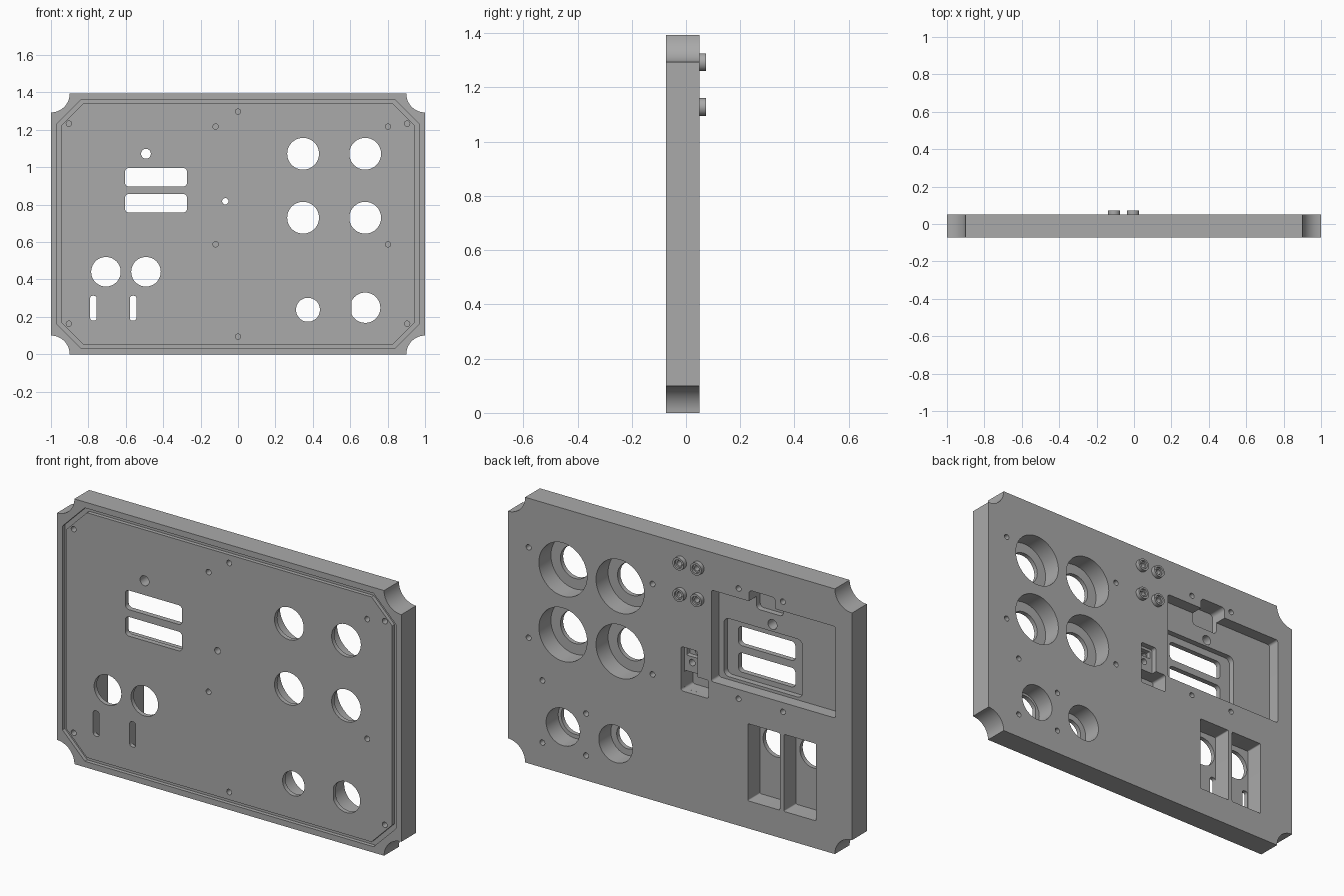
import bpy, bmesh
from math import sin, cos, pi

FRONT, BACK, HEIGHT = -0.073, 0.05, 1.393
FLOOR = -0.05                      # depth of the deep rear recesses

cube = bpy.data.objects.get("Cube")
if cube:
    bpy.data.objects.remove(cube, do_unlink=True)

grey = bpy.data.materials.new("plain_grey")
grey.use_nodes = True
colour = (0.4, 0.4, 0.4, 1)
grey.diffuse_color = colour
next(n for n in grey.node_tree.nodes
     if n.type == 'BSDF_PRINCIPLED').inputs["Base Color"].default_value = colour


def arc(x, z, r, start, end, steps):
    angles = [start + (end - start) * i / steps for i in range(steps + 1)]
    return [(x + r * cos(a), z + r * sin(a)) for a in angles]


def circle(x, z, r, sides=48):
    return arc(x, z, r, 0, 2 * pi, sides)[:-1]


def rounded(x0, x1, z0, z1, r=0.012):
    pts = []
    corners = [(x1 - r, z1 - r), (x0 + r, z1 - r), (x0 + r, z0 + r), (x1 - r, z0 + r)]
    for i, (x, z) in enumerate(corners):
        pts += arc(x, z, r, i * pi / 2, (i + 1) * pi / 2, 6)
    return pts


def chamfered(inset, c):
    x, lo, hi = 1 - inset, inset, HEIGHT - inset
    return [(x, lo + c), (x, hi - c), (x - c, hi), (c - x, hi),
            (-x, hi - c), (-x, lo + c), (c - x, lo), (x - c, lo)]


def loop(bm, pts, y):
    return [bm.verts.new((x, y, z)) for x, z in pts]


def bridge(bm, a, b):
    for i in range(len(a)):
        bm.faces.new((a[i - 1], a[i], b[i], b[i - 1]))


def prism(bm, pts, y0, y1):
    a, b = loop(bm, pts, y0), loop(bm, pts, y1)
    bm.faces.new(a)
    bm.faces.new(b)
    bridge(bm, a, b)


def ring(bm, outer, inner, y0, y1):
    loops = [loop(bm, outer, y0), loop(bm, outer, y1),
             loop(bm, inner, y1), loop(bm, inner, y0)]
    for i in range(4):
        bridge(bm, loops[i - 1], loops[i])


def finish(bm, name):
    bmesh.ops.recalc_face_normals(bm, faces=bm.faces[:])
    mesh = bpy.data.meshes.new(name)
    bm.to_mesh(mesh)
    bm.free()
    mesh.materials.append(grey)
    obj = bpy.data.objects.new(name, mesh)
    bpy.context.collection.objects.link(obj)
    return obj


def activate(obj):
    bpy.ops.object.select_all(action='DESELECT')
    obj.select_set(True)
    bpy.context.view_layer.objects.active = obj


def carve(target, bm, name):
    cutter = finish(bm, name)
    cutter.hide_render = True
    mod = target.modifiers.new(name, 'BOOLEAN')
    mod.operation, mod.solver, mod.object = 'DIFFERENCE', 'EXACT', cutter
    activate(target)
    bpy.ops.object.modifier_apply(modifier=name)
    bpy.data.objects.remove(cutter, do_unlink=True)


# Panel with scooped corners
outline = []
for i, (x, z) in enumerate([(1, HEIGHT), (-1, HEIGHT), (-1, 0), (1, 0)]):
    start = 1.5 * pi + i * pi / 2
    outline += arc(x, z, 0.1, start, start - pi / 2, 16)
bm = bmesh.new()
prism(bm, outline, FRONT, BACK)
panel = finish(bm, "panel")

TOP = 0.1                          # cutters start clear of the rear face
OUT = -0.12                        # and clear of the front face
dials = [(x, z) for x in (0.348, 0.68) for z in (0.73, 1.072)]
bosses = [(x, z) for x in (-0.107, -0.005) for z in (1.128, 1.293)]

# First cut: gasket groove, rear recesses and blind screw holes
bm = bmesh.new()
ring(bm, chamfered(0.031, 0.13), chamfered(0.053, 0.12), OUT, FRONT + 0.02)
for x, z in dials:
    prism(bm, circle(x, z, 0.14), FLOOR, TOP)
for x, z in [(0.374, 0.238), (0.68, 0.245)]:
    prism(bm, circle(x, z, 0.098), FLOOR, TOP)
for x0, x1 in [(-0.58, -0.395), (-0.792, -0.605)]:
    prism(bm, rounded(x0, x1, 0.145, 0.55, 0.006), FLOOR, TOP)
prism(bm, rounded(-0.905, -0.182, 0.715, 1.195), -0.015, TOP)
prism(bm, rounded(-0.103, -0.006, 0.62, 0.852), 0.02, TOP)
front_screws = [(x, z) for x in (-0.904, 0.904) for z in (0.163, 1.233)]
front_screws += [(x, z) for x in (-0.12, 0.802) for z in (0.588, 1.217)]
front_screws += [(0, 0.094), (0, 1.297)]
for x, z in front_screws:
    prism(bm, circle(x, z, 0.0145, 20), OUT, FRONT + 0.045)
rear_screws = [(x, z) for x in (0.16, 0.88) for z in (0.66, 1.135)]
rear_screws += [(x, z) for x in (-0.34, -0.598) for z in (0.666, 1.245)]
rear_screws += [(0.8, 0.457), (0.8, 0.131), (0.546, 0.351), (0.546, 0.131)]
for x, z in rear_screws:
    prism(bm, circle(x, z, 0.0145, 20), 0.005, TOP)
for x, z in bosses:
    prism(bm, circle(x, z, 0.014, 20), 0.0, TOP)
carve(panel, bm, "recess_cutter")

# Second cut: stepped recesses inside the first ones
bm = bmesh.new()
prism(bm, rounded(-0.667, -0.21, 0.73, 1.035, 0.03), -0.045, TOP - 0.02)
prism(bm, rounded(-0.555, -0.40, 1.13, 1.253, 0.02), -0.045, TOP - 0.02)
prism(bm, rounded(-0.167, -0.0062, 0.6202, 0.716), FLOOR + 0.002, TOP - 0.02)
prism(bm, rounded(-0.09, -0.02, 0.798, 0.838, 0.004), -0.005, TOP - 0.02)
prism(bm, circle(-0.05, 0.767, 0.017, 20), -0.02, TOP - 0.02)
carve(panel, bm, "step_cutter")

# Third cut: openings through the panel
bm = bmesh.new()
for x, z in dials:
    prism(bm, circle(x, z, 0.085), OUT, TOP)
prism(bm, circle(0.374, 0.238, 0.064), OUT, TOP)
prism(bm, [(max(x, 0.606), z) for x, z in circle(0.68, 0.249, 0.081, 47)], OUT, TOP)
for x in (-0.706, -0.492):
    prism(bm, circle(x, 0.441, 0.079), OUT, TOP)
for x in (-0.773, -0.561):
    prism(bm, rounded(x - 0.0175, x + 0.0175, 0.18, 0.313, 0.014), OUT, TOP)
for z in (0.757, 0.896):
    prism(bm, rounded(-0.604, -0.273, z, z + 0.101, 0.022), OUT, TOP)
prism(bm, circle(-0.492, 1.072, 0.026, 32), OUT, TOP)
prism(bm, circle(-0.068, 0.818, 0.017, 20), OUT, TOP)
carve(panel, bm, "opening_cutter")

# Hollow mounting bosses on the rear
bm = bmesh.new()
for x, z in bosses:
    ring(bm, circle(x, z, 0.033), circle(x, z, 0.022), 0.05, 0.073)
    ring(bm, circle(x, z, 0.022), circle(x, z, 0.014), 0.05, 0.062)
boss_set = finish(bm, "mounting_bosses")

for obj in (panel, boss_set):
    activate(obj)
    bpy.ops.object.shade_smooth_by_angle(angle=pi / 6)
